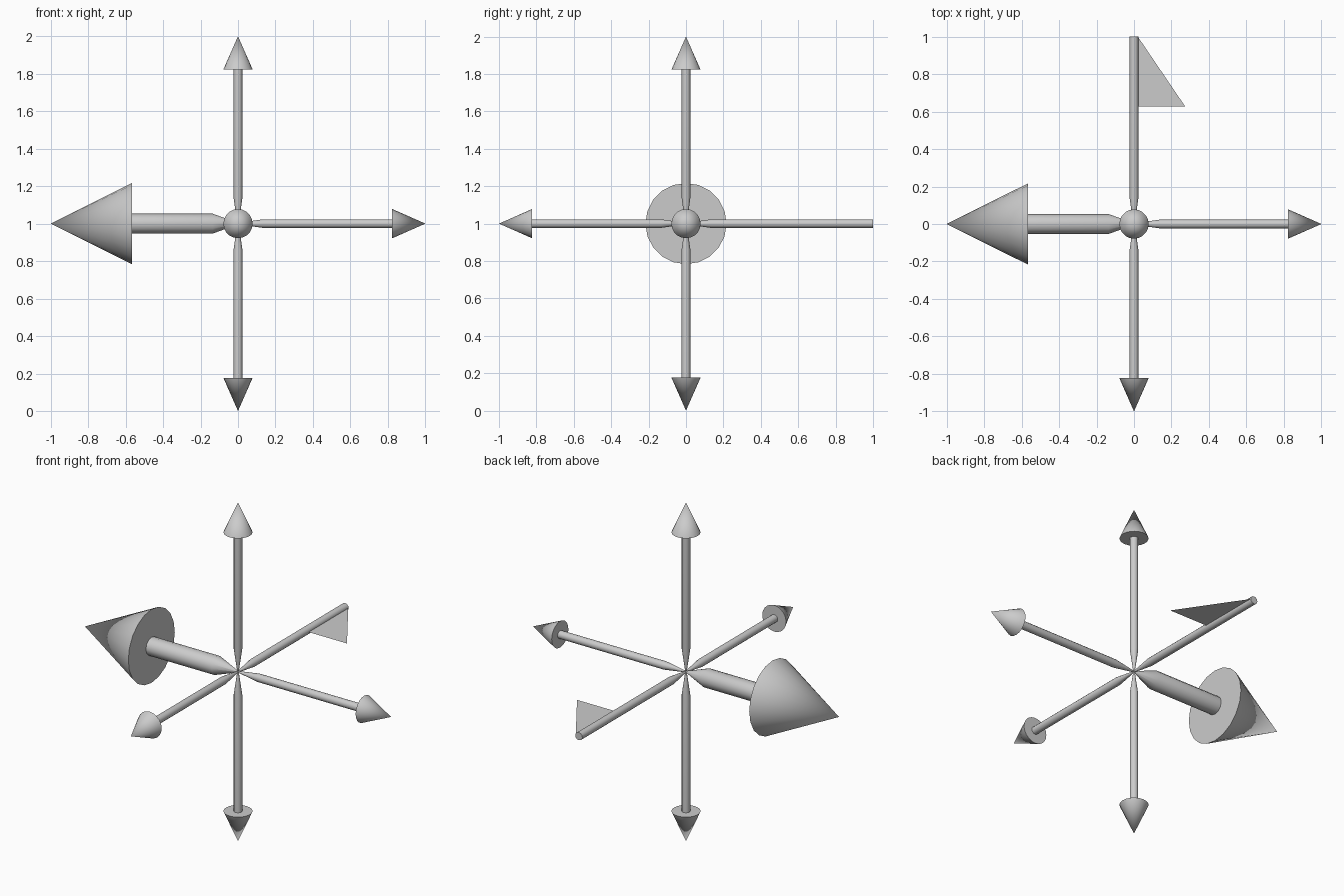
import bpy, bmesh, math
from mathutils import Vector, Matrix

if "Cube" in bpy.data.objects:
    bpy.data.objects.remove(bpy.data.objects["Cube"])

CENTER = Vector((0, 0, 1))
TAPER = 0.135


def finish(name, bm, smooth=True):
    bmesh.ops.recalc_face_normals(bm, faces=bm.faces)
    mesh = bpy.data.meshes.new(name)
    bm.to_mesh(mesh)
    bm.free()
    obj = bpy.data.objects.new(name, mesh)
    bpy.context.collection.objects.link(obj)
    if smooth:
        bpy.ops.object.select_all(action='DESELECT')
        obj.select_set(True)
        bpy.context.view_layer.objects.active = obj
        bpy.ops.object.shade_smooth_by_angle(angle=math.radians(32))
    return obj


def lathe(name, profile, axis, sides):
    """Revolve (radius, distance) points around an axis leaving the centre."""
    place = Matrix.Translation(CENTER) @ Vector(axis).to_track_quat('Z', 'Y').to_matrix().to_4x4()
    bm = bmesh.new()
    rings = []
    for r, d in profile:
        if r == 0:
            rings.append([bm.verts.new(place @ Vector((0, 0, d)))] * sides)
            continue
        angles = [2 * math.pi * i / sides for i in range(sides)]
        rings.append([bm.verts.new(place @ Vector((r * math.cos(a), r * math.sin(a), d)))
                      for a in angles])
    for low, high in zip(rings, rings[1:]):
        for i in range(sides):
            j = (i + 1) % sides
            loop = [low[i], low[j], high[j], high[i]]
            bm.faces.new(list(dict.fromkeys(loop)))
    for ring in (rings[0], rings[-1]):
        if ring[0] is not ring[1]:
            bm.faces.new(ring)
    return finish(name, bm)


def arm(name, axis, shaft_r, length, head_r=None):
    # Shaft pinched to a point at the centre, with an optional cone head
    lathe(name + "_shaft", [(0.004, 0), (shaft_r, TAPER), (shaft_r, length)], axis, 12)
    if head_r:
        lathe(name + "_arrowhead", [(head_r, length), (0, 1)], axis, 20)


# Four slim arrows
for name, axis in (("right", (1, 0, 0)), ("front", (0, -1, 0)),
                   ("top", (0, 0, 1)), ("bottom", (0, 0, -1))):
    arm(name, axis, 0.023, 0.823, 0.078)

# Large left arrow
arm("left", (-1, 0, 0), 0.053, 0.565, 0.217)

# Plain back rod
arm("back", (0, 1, 0), 0.023, 1.0)

# Flat triangular flag at the end of the back rod
bm = bmesh.new()
bm.faces.new([bm.verts.new((x, y, 1)) for x, y in ((0.02, 1.0), (0.02, 0.627), (0.273, 0.627))])
finish("flag", bm, smooth=False)
